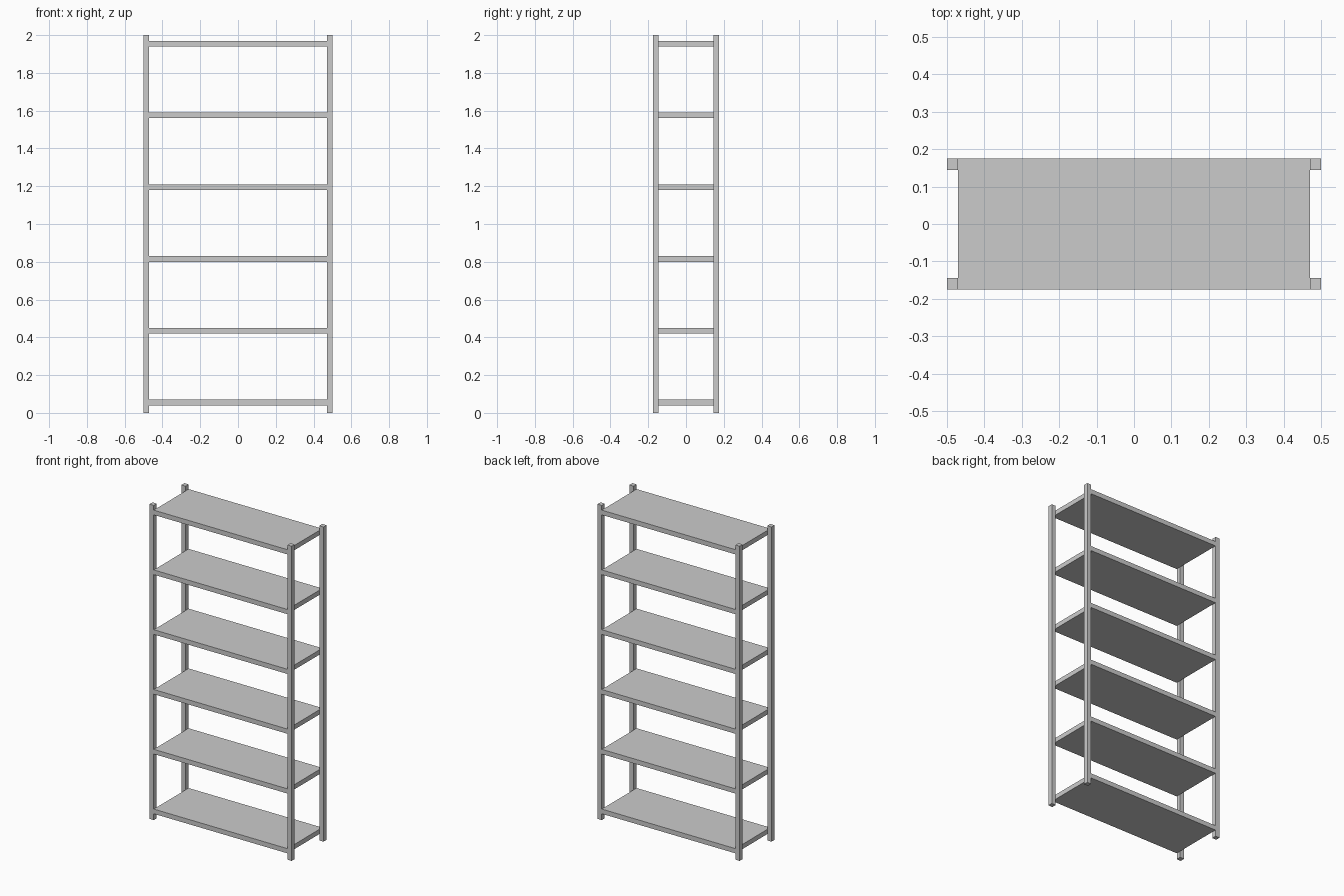
import bpy

if "Cube" in bpy.data.objects:
    bpy.data.objects.remove(bpy.data.objects["Cube"])

WIDTH, DEPTH, HEIGHT = 1.0, 0.35, 2.0
POST = 0.03
SHELF_T = 0.03
SHELF_COUNT = 6
FIRST_SHELF_Z = 0.055
SHELF_STEP = 0.38


def box(name, size, center):
    bpy.ops.mesh.primitive_cube_add(size=1, location=center)
    ob = bpy.context.object
    ob.name = name
    ob.scale = size
    bpy.ops.object.transform_apply(location=False, rotation=False, scale=True)
    return ob


# Four square corner posts
for side, sx in (("left", -1), ("right", 1)):
    for end, sy in (("front", -1), ("back", 1)):
        box(f"{end}_{side}_post", (POST, POST, HEIGHT),
            (sx * (WIDTH - POST) / 2, sy * (DEPTH - POST) / 2, HEIGHT / 2))

# Evenly spaced shelves fitted between the left and right posts
for i in range(SHELF_COUNT):
    box(f"shelf_{i + 1}", (WIDTH - 2 * POST, DEPTH, SHELF_T),
        (0, 0, FIRST_SHELF_Z + i * SHELF_STEP))
